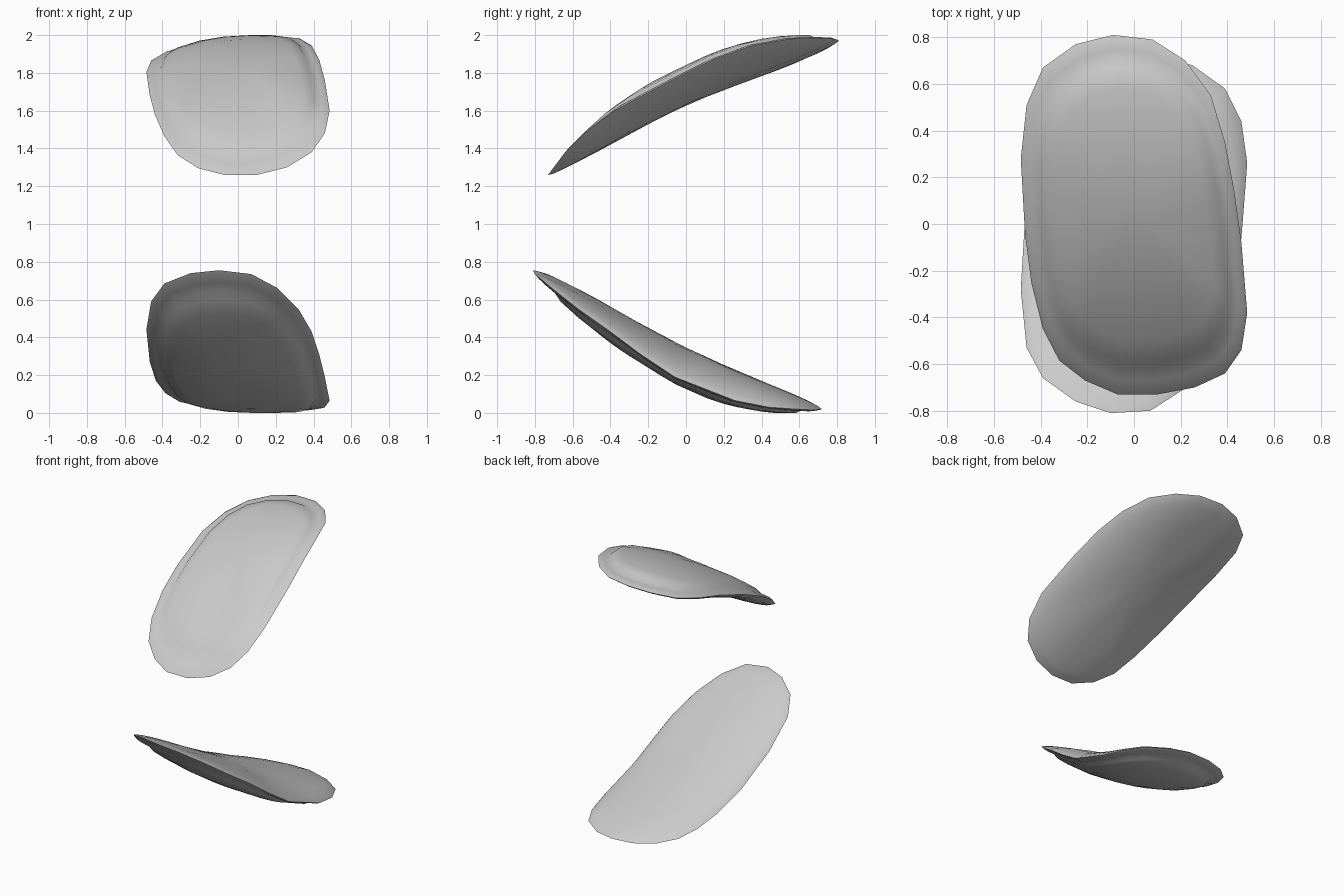
import bpy, bmesh, math

if "Cube" in bpy.data.objects:
    bpy.data.objects.remove(bpy.data.objects["Cube"])

# Rim outlines (x, y, z) of the two padded shells
UPPER = [(.10, -.73, 1.26), (.26, -.70, 1.30), (.39, -.64, 1.38), (.46, -.54, 1.48),
         (.485, -.38, 1.60), (.46, -.08, 1.76), (.43, .14, 1.87), (.39, .35, 1.945),
         (.33, .55, 1.98), (.22, .70, 1.985), (.08, .79, 1.98), (-.09, .81, 1.97),
         (-.25, .77, 1.945), (-.39, .67, 1.905), (-.46, .51, 1.865), (-.485, .28, 1.805),
         (-.467, -.04, 1.68), (-.44, -.25, 1.58), (-.39, -.45, 1.465),
         (-.32, -.585, 1.365), (-.21, -.67, 1.295), (-.07, -.73, 1.26)]
LOWER = [(.10, .72, .02), (.25, .68, .015), (.39, .58, .02), (.46, .44, .03),
         (.485, .26, .065), (.46, -.06, .19), (.43, -.24, .31), (.39, -.40, .43),
         (.32, -.57, .55), (.21, -.71, .66), (.07, -.80, .735), (-.10, -.81, .755),
         (-.25, -.76, .74), (-.39, -.66, .685), (-.46, -.53, .59), (-.485, -.28, .44),
         (-.467, .02, .27), (-.435, .26, .17), (-.385, .42, .105),
         (-.32, .55, .065), (-.21, .65, .04), (-.06, .71, .025)]

# Cross-sections from rim to middle: (ring scale, bulge)
OUTER = [(.97, .010), (.92, .016), (.86, .021), (.82, .044), (.7, .062), (.5, .083),
         (.25, .096), (0, .10)]
INNER = [(.97, .014), (.91, .030), (.82, .048), (.7, .065), (.5, .083), (.25, .094), (0, .097)]


def make_shell(name, rim, cy, coef, side):
    """Bent pad: flanged dome on the outer side, soft cushion on the inner side."""
    a, b, c, d = coef
    base = lambda x, y: a + b * y + c * y * y + d * x
    bm = bmesh.new()
    n = len(rim)
    edge = [bm.verts.new(p) for p in rim]
    for profile, sign in ((OUTER, side), (INNER, -side)):
        prev = edge
        for t, off in profile:
            if t == 0:
                mid = bm.verts.new((0, cy, base(0, cy) + sign * off))
                for i in range(n):
                    bm.faces.new((prev[i], prev[(i + 1) % n], mid))
                break
            ring = []
            for x, y, z in rim:
                px, py = x * t, cy + (y - cy) * t
                pz = base(px, py) + t * t * (z - base(x, y)) + sign * off
                ring.append(bm.verts.new((px, py, min(max(pz, 0), 2))))
            for i in range(n):
                j = (i + 1) % n
                bm.faces.new((prev[i], prev[j], ring[j], ring[i]))
            prev = ring
    bmesh.ops.recalc_face_normals(bm, faces=bm.faces)
    mesh = bpy.data.meshes.new(name)
    bm.to_mesh(mesh)
    bm.free()
    obj = bpy.data.objects.new(name, mesh)
    bpy.context.collection.objects.link(obj)
    bpy.ops.object.select_all(action='DESELECT')
    obj.select_set(True)
    bpy.context.view_layer.objects.active = obj
    bpy.ops.object.shade_smooth_by_angle(angle=math.radians(50))
    return obj


# Upper pad domes upward, lower pad bulges downward
make_shell("upper_pad", UPPER, .04, (1.73, .475, -.225, .1), 1)
make_shell("lower_pad", LOWER, -.04, (.24, -.465, .235, -.11), -1)
